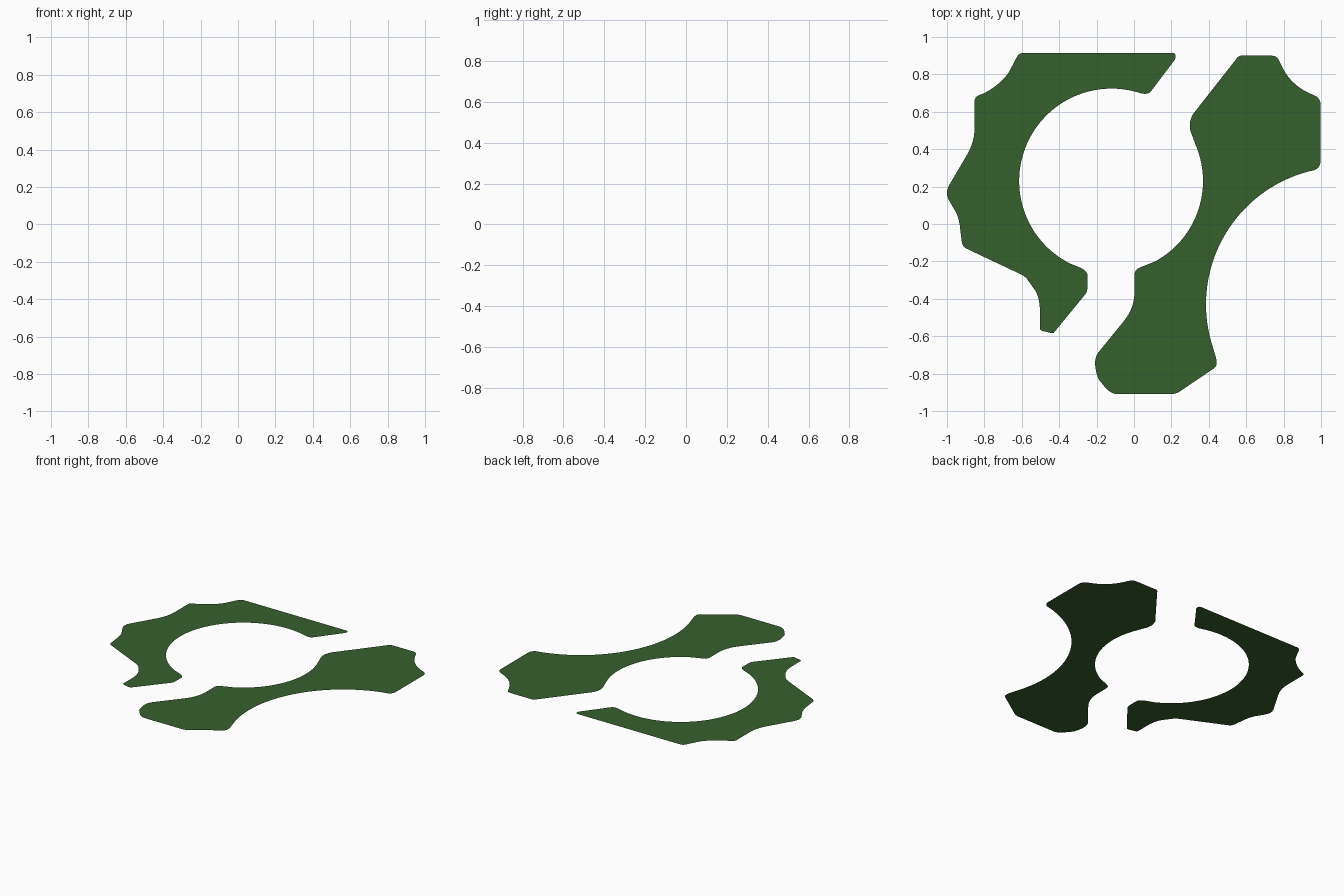
import bpy, bmesh, math
from mathutils import Vector

green = bpy.data.materials.new("dark green")
green.diffuse_color = (0.036, 0.118, 0.026, 1)


def arc(cx, cy, r, a0, a1, n=40):
    """Points along a circular arc, angles in degrees."""
    steps = [math.radians(a0 + (a1 - a0) * i / n) for i in range(n + 1)]
    return [(cx + r * math.cos(a), cy + r * math.sin(a)) for a in steps]


def bend(p0, p1, p2, n=6):
    """Soft curve from p0 to p2 pulled towards p1."""
    a, b, c = Vector(p0), Vector(p1), Vector(p2)
    return [tuple(a * (1 - t) ** 2 + b * 2 * t * (1 - t) + c * t * t)
            for t in (i / n for i in range(n + 1))]


def plate(name, outline):
    """Flat sheet filled from a closed outline."""
    bm = bmesh.new()
    face = bm.faces.new([bm.verts.new((x, y, 0)) for x, y in outline])
    face.normal_update()
    if face.normal.z < 0:
        face.normal_flip()
    bmesh.ops.triangulate(bm, faces=[face])
    mesh = bpy.data.meshes.new(name)
    bm.to_mesh(mesh)
    bm.free()
    mesh.materials.append(green)
    ob = bpy.data.objects.new(name, mesh)
    bpy.context.collection.objects.link(ob)


# left piece: hook around the round opening
left = arc(-0.12, 0.23, 0.494, 71, 243, 64)
left += bend((-0.29, -0.232), (-0.249, -0.25), (-0.249, -0.275))
left += bend((-0.249, -0.34), (-0.249, -0.362), (-0.262, -0.378))
left += [(-0.43, -0.583), (-0.442, -0.583)]
left += bend((-0.485, -0.573), (-0.503, -0.57), (-0.503, -0.555), 4)
left += bend((-0.503, -0.46), (-0.505, -0.40), (-0.525, -0.36))
left += bend((-0.575, -0.29), (-0.59, -0.275), (-0.62, -0.262))
left += bend((-0.895, -0.132), (-0.918, -0.12), (-0.92, -0.10))
left += bend((-0.93, -0.02), (-0.935, 0.04), (-0.965, 0.085))
left += bend((-0.985, 0.12), (-1.014, 0.163), (-0.988, 0.208))
left += bend((-0.89, 0.375), (-0.853, 0.44), (-0.853, 0.51))
left += bend((-0.853, 0.655), (-0.853, 0.68), (-0.825, 0.69))
left += bend((-0.80, 0.70), (-0.715, 0.745), (-0.67, 0.81), 8)
left += bend((-0.625, 0.895), (-0.615, 0.914), (-0.592, 0.914))
left += bend((0.205, 0.914), (0.232, 0.914), (0.218, 0.878))
left += bend((0.095, 0.715), (0.083, 0.696), (0.06, 0.696))
plate("left_piece", left)

# right piece: lobed arm with a wide outer sweep
right = arc(-0.12, 0.23, 0.489, -62, 23, 40)
right += bend((0.31, 0.475), (0.284, 0.53), (0.315, 0.587))
right += bend((0.545, 0.88), (0.557, 0.90), (0.575, 0.90))
right += bend((0.735, 0.90), (0.765, 0.90), (0.775, 0.875))
right += bend((0.80, 0.825), (0.84, 0.75), (0.925, 0.705), 8)
right += bend((0.97, 0.685), (0.997, 0.67), (0.997, 0.64))
right += bend((0.997, 0.335), (0.997, 0.302), (0.965, 0.288))
right += arc(1.12, -0.43, 0.735, 105, 195, 50)
right += bend((0.437, -0.71), (0.45, -0.755), (0.43, -0.77))
right += bend((0.25, -0.892), (0.225, -0.909), (0.20, -0.909))
right += bend((-0.09, -0.909), (-0.13, -0.909), (-0.165, -0.86))
right += bend((-0.19, -0.83), (-0.225, -0.735), (-0.192, -0.688), 8)
right += bend((-0.055, -0.52), (0.003, -0.45), (0.003, -0.36), 8)
right += bend((0.003, -0.27), (0.003, -0.245), (0.03, -0.233))
plate("right_piece", right)
